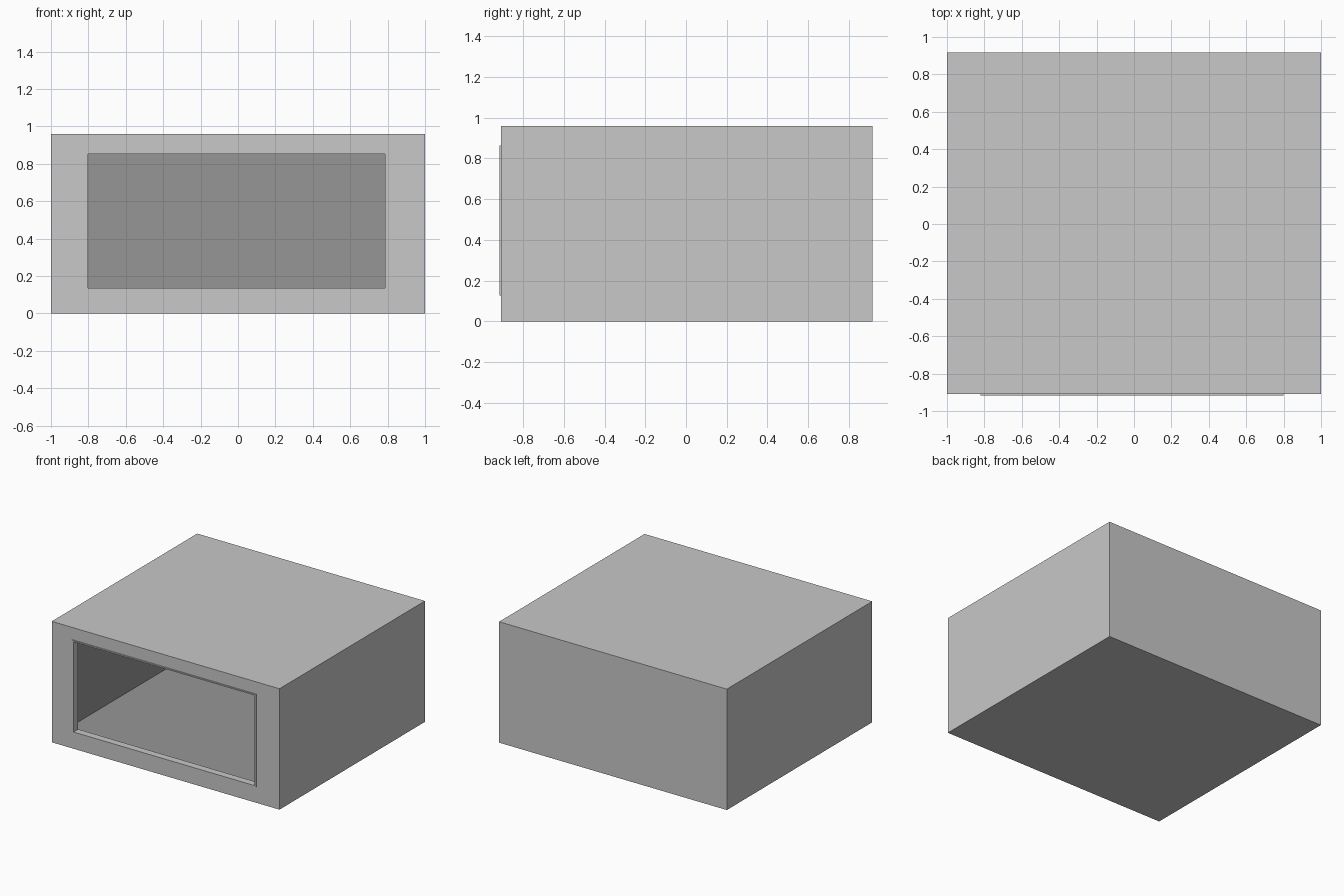
import bpy
import bmesh

cube = bpy.data.objects.get("Cube")
if cube:
    bpy.data.objects.remove(cube, do_unlink=True)


def make_material(name, value):
    mat = bpy.data.materials.new(name)
    colour = (value, value, value, 1)
    mat.diffuse_color = colour
    mat.use_nodes = True
    mat.node_tree.nodes["Principled BSDF"].inputs["Base Color"].default_value = colour
    return mat


light = make_material("light_grey", 0.58)
dark = make_material("dark_grey", 0.305)


def rect_tube(name, rings, materials, closed=False, inner_from=None):
    """Join a chain of rectangles; each ring is ((x0, x1, z0, z1), y)."""
    bm = bmesh.new()
    loops = [[bm.verts.new((x, y, z)) for x, z in
              ((x0, z0), (x1, z0), (x1, z1), (x0, z1))]
             for (x0, x1, z0, z1), y in rings]
    pairs = list(zip(loops, loops[1:]))
    if closed:
        pairs.append((loops[-1], loops[0]))
    for i, (a, b) in enumerate(pairs):
        for k in range(4):
            n = (k + 1) % 4
            face = bm.faces.new((a[k], a[n], b[n], b[k]))
            face.material_index = int(inner_from is not None and i >= inner_from)
    if not closed:
        bm.faces.new(loops[0])
        bm.faces.new(loops[-1]).material_index = int(inner_from is not None)
    bmesh.ops.recalc_face_normals(bm, faces=bm.faces)
    mesh = bpy.data.meshes.new(name)
    bm.to_mesh(mesh)
    bm.free()
    for mat in materials:
        mesh.materials.append(mat)
    obj = bpy.data.objects.new(name, mesh)
    bpy.context.collection.objects.link(obj)
    return obj


FRONT, BACK, WALL = -0.908, 0.916, 0.05
outer = (-1, 1, 0, 0.96)
opening = (-0.81, 0.795, 0.13, 0.86)
cavity = (-1 + WALL, 1 - WALL, 0.075, 0.96 - WALL)

# Hollow shell: outside, window reveal, then the darker room inside
rect_tube("room_shell", [
    (outer, BACK), (outer, FRONT),
    (opening, FRONT), (opening, FRONT + WALL),
    (cavity, FRONT + WALL), (cavity, BACK - WALL),
], (light, dark), inner_from=3)

# Thin raised frame lining the opening
frame_out = (-0.82, 0.80, 0.127, 0.863)
frame_in = (-0.803, 0.787, 0.137, 0.853)
rect_tube("window_frame", [
    (frame_out, FRONT + 0.02), (frame_out, -0.916),
    (frame_in, -0.916), (frame_in, FRONT + WALL),
    (opening, FRONT + WALL + 0.001), 
], (light,), closed=True)
